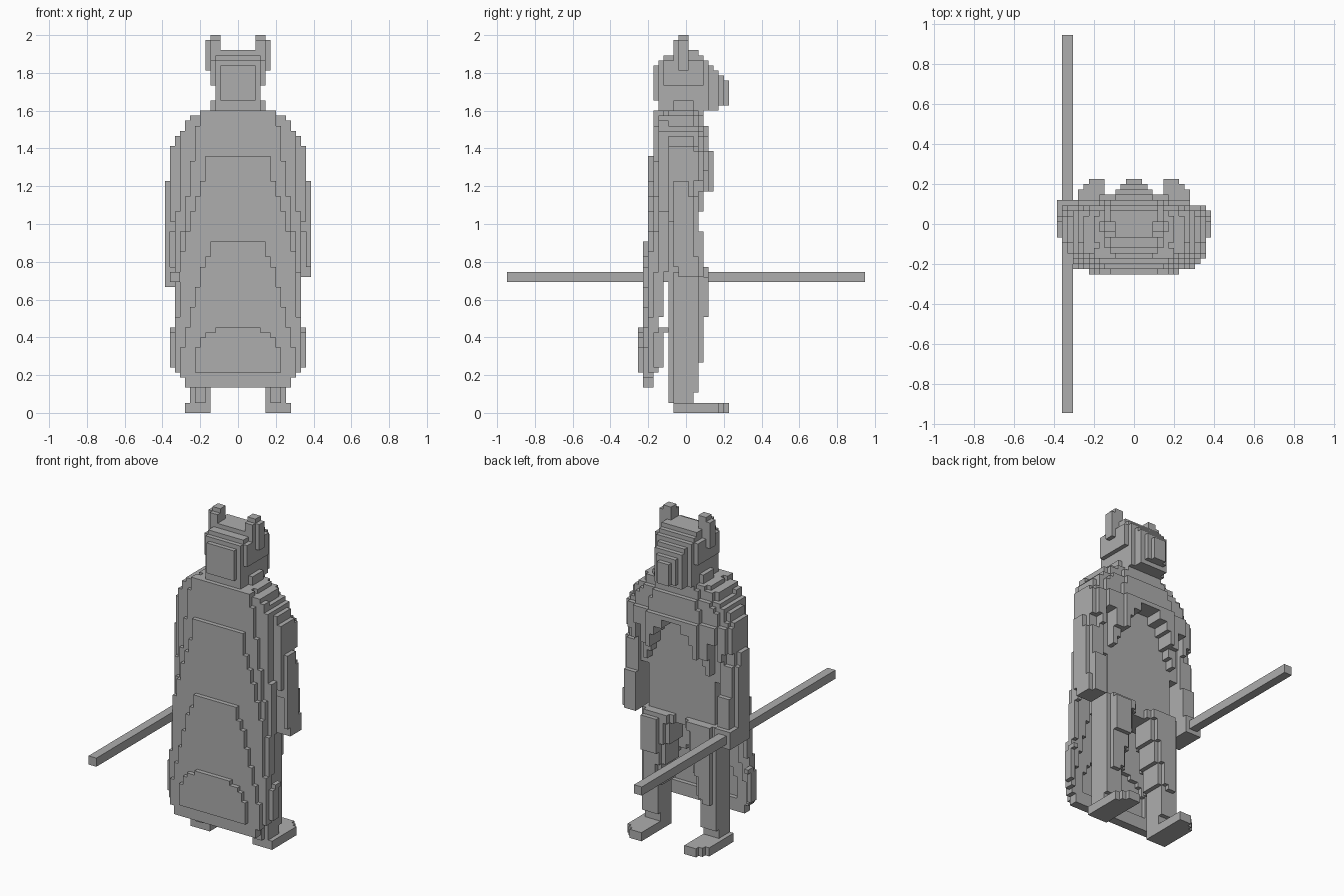
import bpy, bmesh, math

if "Cube" in bpy.data.objects:
    bpy.data.objects.remove(bpy.data.objects["Cube"])

V = 2 / 75                      # size of one block
grey = bpy.data.materials.new("plain grey")
grey.diffuse_color = (0.42, 0.42, 0.42, 1)
grey.use_nodes = True
grey.node_tree.nodes["Principled BSDF"].inputs["Base Color"].default_value = grey.diffuse_color

parts, owner = {}, {}


def add(name, cells):
    """Claim grid cells (i, j, k) for a part, skipping the ones already taken."""
    for c in cells:
        if c not in owner:
            owner[c] = name
            parts.setdefault(name, set()).add(c)


def block(i0, i1, j0, j1, k0, k1):
    return [(i, j, k) for i in range(i0, i1 + 1)
            for j in range(j0, j1 + 1) for k in range(k0, k1)]


def flip(cells):
    return [(-i, j, k) for i, j, k in cells]


def step(table, k):
    """Value of the first row whose lower height is at or below k."""
    for low, value in table:
        if k >= low:
            return value
    return table[-1][1]


# Cape: stepped layers, each further back and narrower than the one before
edge = [(59, 7), (58, 9), (56, 10), (40, 11), (17, 12), (9, 13), (8, 12), (7, 11), (5, 10)]
layer9 = [(17, -1), (16, 4), (15, 6), (13, 7), (8, 8), (0, -1)]
layer8 = [(34, -1), (31, 5), (29, 6), (25, 7), (21, 8), (17, 9), (13, 10), (5, 11)]
layer7 = [(51, -1), (46, 6), (43, 7), (40, 8), (36, 9), (32, 10), (19, 11), (5, 12)]
layer6 = [(57, 7), (50, 8), (43, 9), (36, 10), (28, 11), (16, 12), (5, 13)]
cape = []
for k in range(5, 60):
    for i in range(-step(edge, k), step(edge, k) + 1):
        a = abs(i)
        back = -5
        for table, j in ((layer9, -9), (layer8, -8), (layer7, -7), (layer6, -6)):
            if a <= step(table, k):
                back = j
                break
        cape += [(i, j, k) for j in (back, back + 1)]
add("cape", cape)

# Mantle: rounded shoulders with an arched opening over the chest
shoulder = [(59, 7), (58, 9), (57, 9), (56, 10), (55, 11), (53, 12), (38, 13)]
front = [(57, 3), (52, 4), (44, 5), (38, 4)]
arch = [(51, -1), (49, 2), (47, 4), (44, 5), (42, 6), (40, 7), (38, 8)]
mantle = []
for k in range(38, 60):
    w = step(shoulder, k)
    for i in range(-w, w + 1):
        a = abs(i)
        bow = math.sqrt(max(0, 1 - (a / (w + 1.2)) ** 2))
        jf = round((step(front, k) + 1) * bow ** 0.8 - 1)
        jb = round(-6.5 * max(bow, 0.45))
        if k < 48 and a in (9, 10):
            jf = min(jf, 1)
        for j in range(jb, jf + 1):
            if j > 1 and a <= step(arch, k):
                continue
            if a > 11 and k < 46 and (j < -3 or j > 1):
                continue
            mantle.append((i, j, k))
add("mantle", mantle)

# Torso
torso = [c for c in block(-8, 8, -4, 1, 26, 54) if (c[0] / 9) ** 2 + ((c[1] + 1) / 5) ** 4 < 1]
add("torso", torso)

# Legs: spread towards the feet, rounded front and back
leg = []
for k in range(2, 28):
    inner = 6 if k < 10 else max(2, 6 - (k - 6) // 5)
    jf = 1 if k < 4 else 2 if k < 10 else 3
    for i in range(inner, 10):
        for j in range(-3, jf + 1):
            if j in (-3, 3) and i in (inner, 9):
                continue
            leg.append((i, j, k))
add("right_leg", leg)
add("left_leg", flip(leg))
add("right_knee", block(5, 8, 4, 4, 19, 27))

# Feet: flat blocks with a stepped toe
foot = block(6, 10, -2, 6, 0, 2) + block(6, 9, 7, 7, 0, 2) + block(6, 8, 8, 8, 0, 2)
add("right_foot", foot)
add("left_foot", flip(foot))

# Arms: hang down and lean a little forward
arm = []
for k in range(29, 53):
    lean = 0 if k > 42 else 1 if k > 35 else 2
    arm += block(11, 13, -3 + lean, 1 + lean, k, k + 1)
    if k < 46:
        arm += block(14, 14, -2, min(lean, 1), k, k + 1)
add("right_arm", arm)
add("left_arm", flip(arm))
add("right_hand", block(11, 14, -1, 2, 27, 31) + block(11, 13, 3, 3, 27, 31))

# Staff held level in the other hand
add("staff", block(-13, -12, -35, 35, 26, 28))
add("left_hand", block(-14, -11, -2, 4, 25, 29))

# Head with a tapering snout
back_j = [(71, -2), (70, -4), (69, -5), (62, -6), (60, -5)]
front_j = [(71, 2), (70, 3), (69, 4), (68, 5), (67, 6), (66, 7), (61, 8), (60, 6)]
head = []
for k in range(60, 72):
    for j in range(step(back_j, k), step(front_j, k) + 1):
        w = 5 if 65 <= k < 70 else 4
        if j == -6:
            w = 3
        elif j == -5:
            w = 4
        elif j >= 4:
            w = {4: 4, 5: 3, 6: 3, 7: 2, 8: 1}[j]
        if k < 62 and -2 <= j <= 1:
            w = 5
        head += [(i, j, k) for i in range(-w, w + 1)]
add("head", head)

# Ears
ear = block(4, 5, -1, 0, 68, 75) + block(4, 5, -2, -2, 68, 74) + block(6, 6, -1, 0, 68, 74) \
    + block(5, 5, -2, 0, 65, 68)
add("right_ear", ear)
add("left_ear", flip(ear))

# Turn every part into a blocky mesh, leaving out faces buried inside the figure
SIDES = {
    (1, 0, 0): ((1, 0, 0), (1, 1, 0), (1, 1, 1), (1, 0, 1)),
    (-1, 0, 0): ((0, 0, 0), (0, 0, 1), (0, 1, 1), (0, 1, 0)),
    (0, 1, 0): ((0, 1, 0), (0, 1, 1), (1, 1, 1), (1, 1, 0)),
    (0, -1, 0): ((0, 0, 0), (1, 0, 0), (1, 0, 1), (0, 0, 1)),
    (0, 0, 1): ((0, 0, 1), (1, 0, 1), (1, 1, 1), (0, 1, 1)),
    (0, 0, -1): ((0, 0, 0), (0, 1, 0), (1, 1, 0), (1, 0, 0)),
}
for name, cells in parts.items():
    bm = bmesh.new()
    verts = {}
    for i, j, k in sorted(cells):
        for (di, dj, dk), corners in SIDES.items():
            if (i + di, j + dj, k + dk) in owner:
                continue
            loop = []
            for a, b, c in corners:
                p = (i + a, j + b, k + c)
                if p not in verts:
                    verts[p] = bm.verts.new(((p[0] - 0.5) * V, (p[1] - 0.5) * V, p[2] * V))
                loop.append(verts[p])
            bm.faces.new(loop)
    bmesh.ops.dissolve_limit(bm, angle_limit=0.01, verts=bm.verts[:], edges=bm.edges[:])
    mesh = bpy.data.meshes.new(name)
    bm.to_mesh(mesh)
    bm.free()
    mesh.materials.append(grey)
    bpy.context.collection.objects.link(bpy.data.objects.new(name, mesh))
